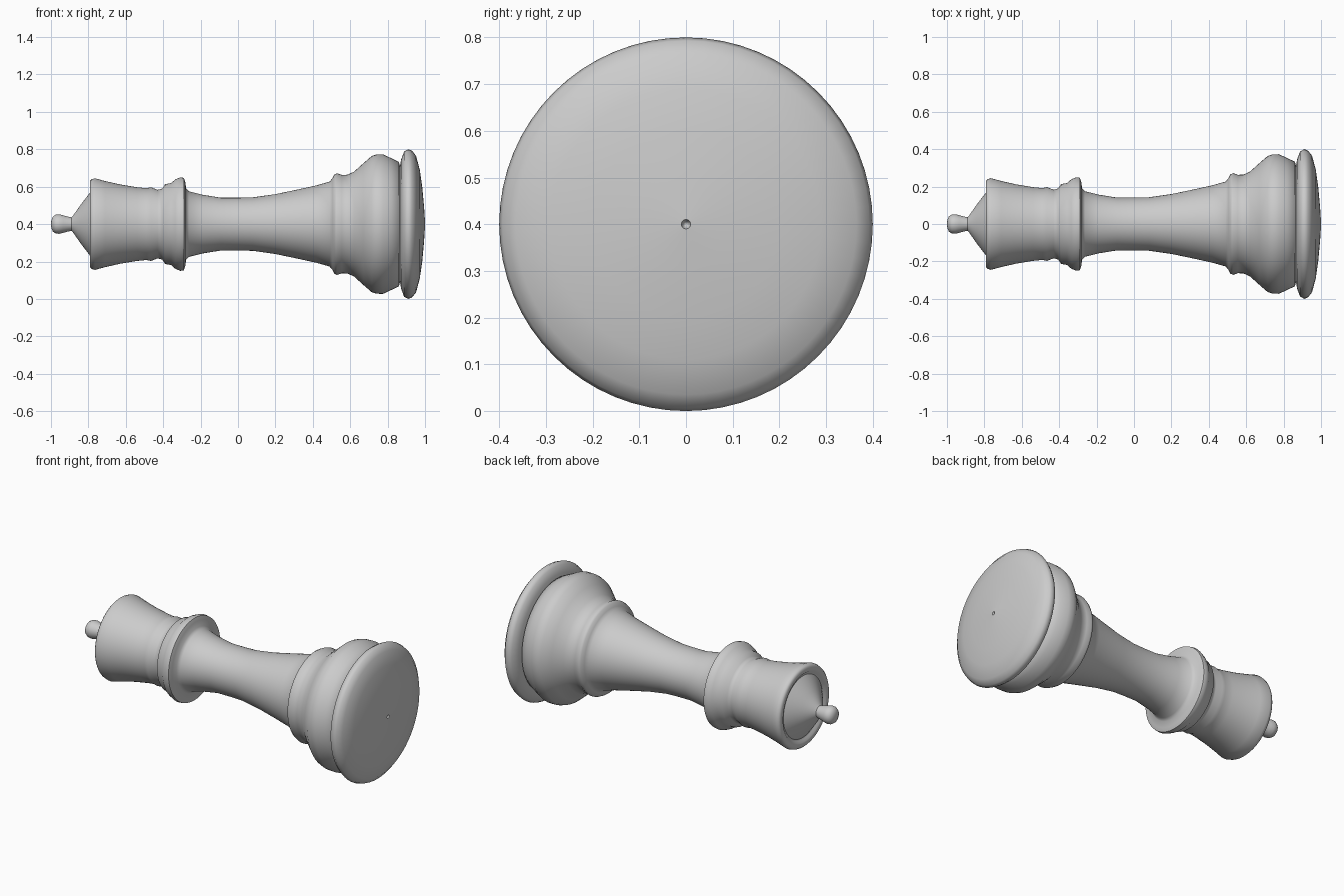
import bpy, bmesh, math

AXIS_Z = 0.4
SEGMENTS = 64


def lathe(name, profile, angle=50):
    """Spin (x, radius) points around the horizontal x axis."""
    bm = bmesh.new()
    rings = []
    for x, r in profile:
        if r == 0:
            rings.append([bm.verts.new((x, 0, AXIS_Z))] * SEGMENTS)
            continue
        ring = []
        for i in range(SEGMENTS):
            a = 2 * math.pi * i / SEGMENTS
            ring.append(bm.verts.new((x, r * math.cos(a), AXIS_Z + r * math.sin(a))))
        rings.append(ring)
    for a, b in zip(rings, rings[1:]):
        for i in range(SEGMENTS):
            j = (i + 1) % SEGMENTS
            quad = list(dict.fromkeys((a[i], a[j], b[j], b[i])))
            bm.faces.new(quad)
    bmesh.ops.recalc_face_normals(bm, faces=bm.faces)
    mesh = bpy.data.meshes.new(name)
    bm.to_mesh(mesh)
    bm.free()
    obj = bpy.data.objects.new(name, mesh)
    bpy.context.collection.objects.link(obj)
    bpy.ops.object.select_all(action='DESELECT')
    obj.select_set(True)
    bpy.context.view_layer.objects.active = obj
    bpy.ops.object.shade_smooth_by_angle(angle=math.radians(angle))
    return obj


# Finial, cone cap, flared head, collar, stem and domed foot as one turned piece
head = [(-1, 0), (-0.998, 0.02), (-0.99, 0.04), (-0.975, 0.05), (-0.955, 0.052),
        (-0.935, 0.047), (-0.91, 0.04), (-0.89, 0.036), (-0.882, 0.045),
        (-0.84, 0.105), (-0.79, 0.17), (-0.778, 0.185), (-0.78, 0.195), (-0.79, 0.205),
        (-0.79, 0.232), (-0.782, 0.24), (-0.765, 0.245), (-0.71, 0.23),
        (-0.63, 0.212), (-0.54, 0.197), (-0.49, 0.192), (-0.465, 0.197)]
collar = [(-0.43, 0.183), (-0.405, 0.19), (-0.39, 0.213), (-0.358, 0.219),
          (-0.335, 0.239), (-0.308, 0.25), (-0.29, 0.247), (-0.282, 0.225),
          (-0.277, 0.19), (-0.262, 0.175)]
stem = [(-0.19, 0.157), (-0.09, 0.141), (0, 0.141), (0.08, 0.143), (0.2, 0.16),
        (0.32, 0.185), (0.42, 0.207), (0.49, 0.227)]
foot = [(0.505, 0.245), (0.515, 0.265), (0.53, 0.272), (0.555, 0.263), (0.585, 0.264),
        (0.62, 0.28), (0.67, 0.325), (0.715, 0.364), (0.74, 0.372), (0.775, 0.373),
        (0.82, 0.352), (0.86, 0.333), (0.866, 0.31), (0.872, 0.345), (0.888, 0.388),
        (0.91, 0.4), (0.93, 0.393), (0.952, 0.365), (0.972, 0.29), (0.985, 0.2),
        (0.995, 0.09), (1, 0.01), (0.985, 0.006), (0.98, 0)]
lathe("turned_piece", head + collar + stem + foot)
